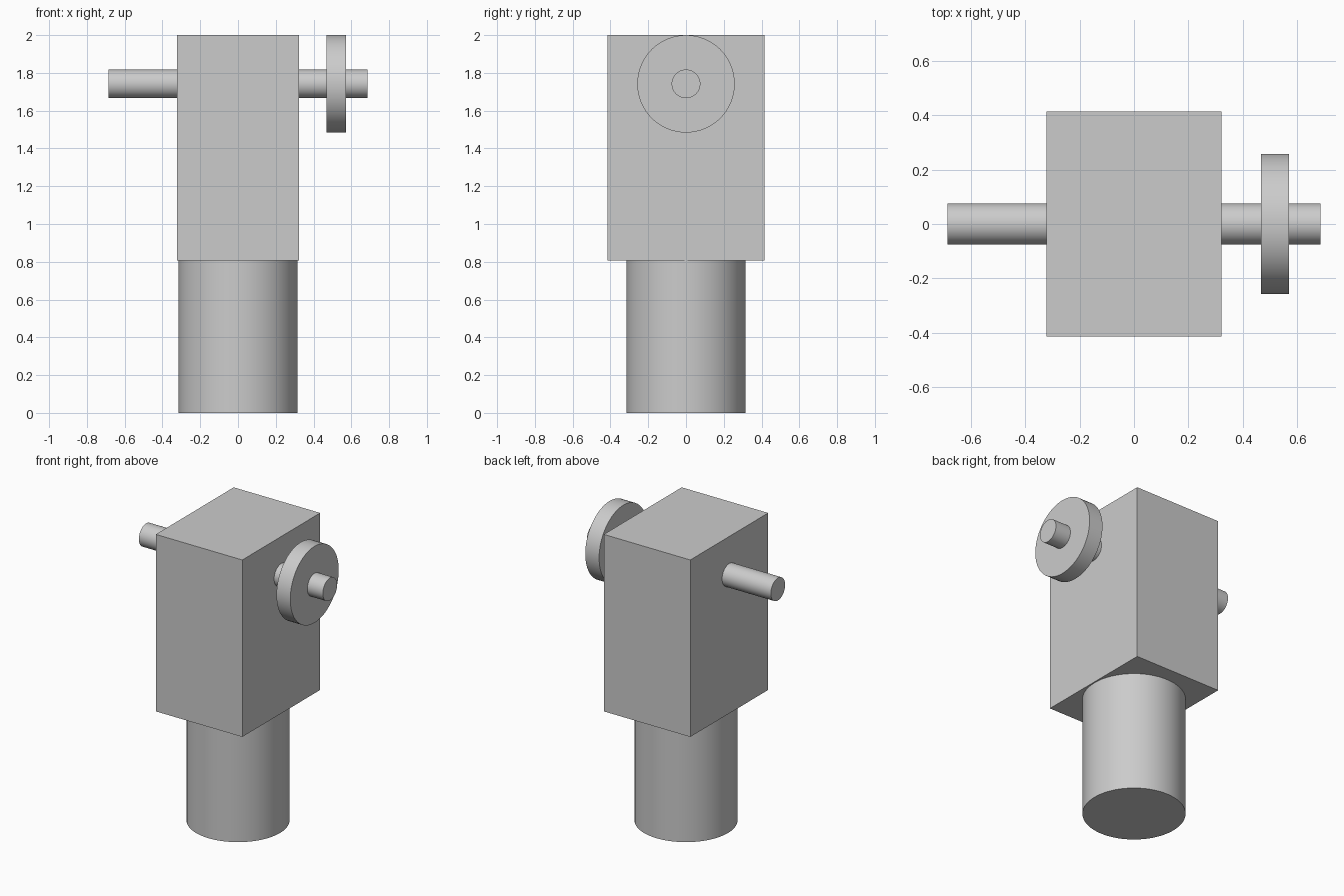
import bpy
from math import pi, radians

cube = bpy.data.objects.get("Cube")
if cube:
    bpy.data.objects.remove(cube, do_unlink=True)

# Single plain grey
grey = bpy.data.materials.new("plain_grey")
grey.use_nodes = True
GREY = (0.6, 0.6, 0.6, 1)
grey.diffuse_color = GREY
grey.node_tree.nodes["Principled BSDF"].inputs["Base Color"].default_value = GREY


def cylinder(name, radius, length, center, along_x=False):
    bpy.ops.mesh.primitive_cylinder_add(
        vertices=64, radius=radius, depth=length, location=center,
        rotation=(0, pi / 2 if along_x else 0, 0))
    obj = bpy.context.object
    obj.name = name
    obj.data.materials.append(grey)
    bpy.ops.object.shade_smooth_by_angle(angle=radians(30))
    return obj


BASE_TOP, TOP, AXLE_Z = 0.807, 2.0, 1.742

# Round base column
cylinder("base_column", 0.315, BASE_TOP, (0, 0, BASE_TOP / 2))

# Box housing
bpy.ops.mesh.primitive_cube_add(size=1, location=(0, 0, (BASE_TOP + TOP) / 2))
housing = bpy.context.object
housing.name = "housing"
housing.scale = (0.645, 0.83, TOP - BASE_TOP)
bpy.ops.object.transform_apply(location=False, rotation=False, scale=True)
housing.data.materials.append(grey)

# Axle through the housing, with a wheel on its left end
cylinder("axle", 0.076, 1.372, (0, 0, AXLE_Z), along_x=True)
cylinder("wheel", 0.258, 0.103, (0.519, 0, AXLE_Z), along_x=True)
